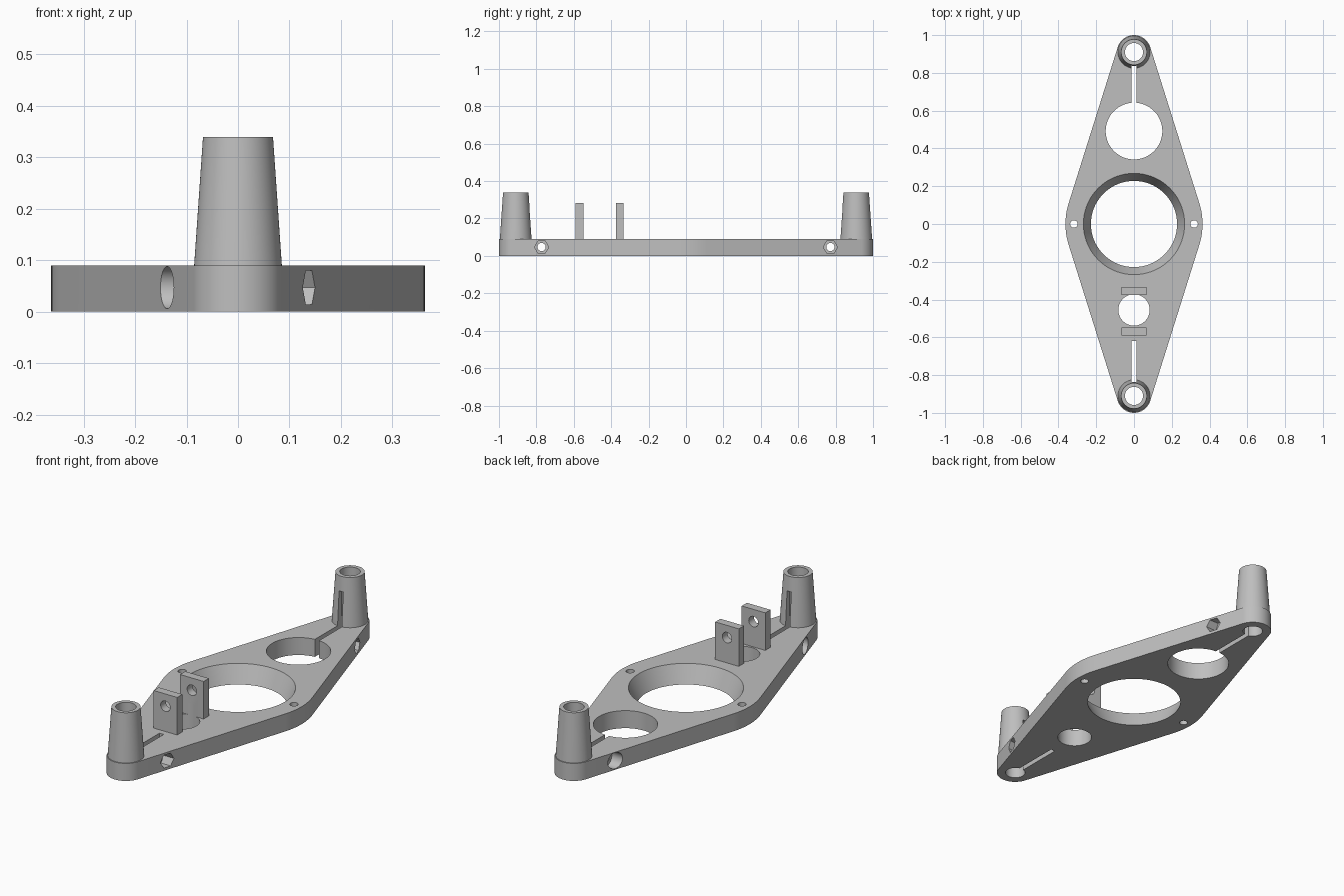
import bpy
import bmesh
from math import asin, cos, sin, pi, radians
from mathutils import Matrix

cube = bpy.data.objects.get("Cube")
if cube:
    bpy.data.objects.remove(cube, do_unlink=True)

PLATE_H = 0.09
END_Y, END_R, MID_R = 0.91, 0.09, 0.363

metal = bpy.data.materials.new("plain grey metal")
metal.use_nodes = True
GREY = (0.52, 0.52, 0.52, 1)
metal.diffuse_color = GREY
metal.node_tree.nodes["Principled BSDF"].inputs["Base Color"].default_value = GREY


def make(name, bm):
    bmesh.ops.recalc_face_normals(bm, faces=bm.faces)
    mesh = bpy.data.meshes.new(name)
    bm.to_mesh(mesh)
    bm.free()
    mesh.materials.append(metal)
    obj = bpy.data.objects.new(name, mesh)
    bpy.context.collection.objects.link(obj)
    return obj


def cone(name, r1, r2, start, length, axis="Z", sides=64):
    """Cone or cylinder running from start along the positive axis."""
    turn = {"X": Matrix.Rotation(pi / 2, 4, "Y"),
            "Y": Matrix.Rotation(-pi / 2, 4, "X"),
            "Z": Matrix.Identity(4)}[axis]
    place = Matrix.Translation(start) @ turn @ Matrix.Translation((0, 0, length / 2))
    bm = bmesh.new()
    bmesh.ops.create_cone(bm, cap_ends=True, segments=sides, radius1=r1,
                          radius2=r2, depth=length, matrix=place)
    return make(name, bm)


def box(name, low, high):
    bm = bmesh.new()
    size = [b - a for a, b in zip(low, high)]
    mid = [(a + b) / 2 for a, b in zip(low, high)]
    bmesh.ops.create_cube(bm, size=1, matrix=Matrix.Translation(mid) @ Matrix.Diagonal((*size, 1)))
    return make(name, bm)


def combine(target, tool, operation="DIFFERENCE"):
    """Apply a boolean and discard the tool."""
    tool.hide_render = True
    mod = target.modifiers.new("shape", "BOOLEAN")
    mod.operation, mod.object, mod.solver = operation, tool, "EXACT"
    bpy.context.view_layer.objects.active = target
    bpy.ops.object.modifier_apply(modifier=mod.name)
    bpy.data.objects.remove(tool, do_unlink=True)


# Diamond plate: tangent arcs around the middle and both ends
lean = asin((MID_R - END_R) / END_Y)
arcs = [(0, MID_R, -lean, lean), (END_Y, END_R, lean, pi - lean),
        (0, MID_R, pi - lean, pi + lean), (-END_Y, END_R, pi + lean, 2 * pi - lean)]
bm = bmesh.new()
outline = []
for cy, r, a, b in arcs:
    steps = 10 if r == MID_R else 28
    for i in range(steps + 1):
        t = a + (b - a) * i / steps
        outline.append(bm.verts.new((r * cos(t), cy + r * sin(t), 0)))
face = bm.faces.new(outline)
top = bmesh.ops.extrude_face_region(bm, geom=[face])["geom"]
bmesh.ops.translate(bm, vec=(0, 0, PLATE_H),
                    verts=[v for v in top if isinstance(v, bmesh.types.BMVert)])
body = make("mounting_plate_body", bm)

# Tapered end towers
for s in (-1, 1):
    combine(body, cone("tower", 0.088, 0.068, (0, s * END_Y, 0.05), 0.29), "UNION")

# Twin pivot lugs with cross holes
for y in (-0.354, -0.569):
    combine(body, box("lug", (-0.067, y - 0.021, 0.05), (0.067, y + 0.021, 0.283)), "UNION")
combine(body, cone("pivot_hole", 0.027, 0.027, (0, -0.65, 0.22), 0.4, "Y", 32))

# Tapered centre opening and the two lightening holes
flare = 0.04 / PLATE_H
combine(body, cone("centre_opening", 0.228 - flare * 0.05, 0.268 + flare * 0.05,
                   (0, 0, -0.05), PLATE_H + 0.1, sides=96))
combine(body, cone("rear_hole", 0.15, 0.15, (0, 0.492, -0.05), 0.2))
combine(body, cone("front_hole", 0.083, 0.083, (0, -0.455, -0.05), 0.2))

# Small side screw holes
for s in (-1, 1):
    combine(body, cone("screw_hole", 0.02, 0.02, (s * 0.318, 0, -0.05), 0.2, sides=16))

# Clamping ends: tower bore, slit, cross bolt hole, nut pocket and bolt head recess
for s, slit_start in ((-1, 0.62), (1, 0.6)):
    combine(body, cone("bore", 0.048, 0.048, (0, s * END_Y, -0.05), 0.5))
    ys = sorted((s * slit_start, s * END_Y))
    combine(body, box("slit", (-0.012, ys[0], -0.05), (0.012, ys[1], 0.265)))
    by = s * 0.772
    combine(body, cone("bolt_hole", 0.022, 0.022, (-0.3, by, 0.047), 0.6, "X", 32))
    combine(body, cone("head_recess", 0.041, 0.041, (-0.3, by, 0.047), 0.21, "X", 48))
    # Hexagon with flats at top and bottom
    nut = cone("nut_pocket", 0.038, 0.038, (0.09, by, 0.047), 0.2, "X", 6)
    combine(body, nut)

# Smooth round walls, crisp edges
bpy.ops.object.select_all(action="DESELECT")
body.select_set(True)
bpy.context.view_layer.objects.active = body
bpy.ops.object.shade_smooth_by_angle(angle=radians(28))
